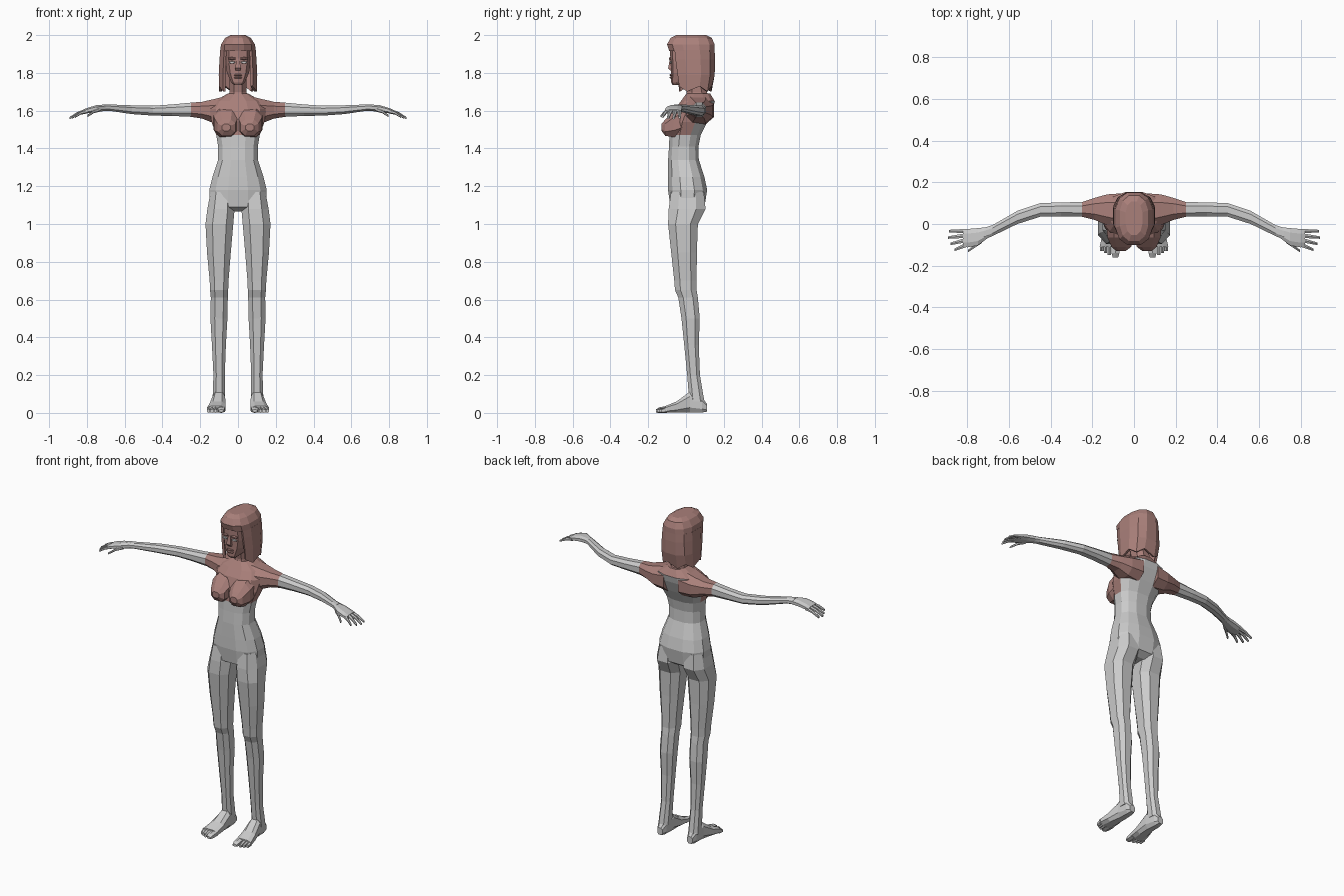
import bpy, bmesh, math

default_cube = bpy.data.objects.get("Cube")
if default_cube:
    bpy.data.objects.remove(default_cube, do_unlink=True)


def make_material(name, colour):
    material = bpy.data.materials.new(name)
    material.use_nodes = True
    material.diffuse_color = colour + (1,)
    shader = material.node_tree.nodes["Principled BSDF"]
    shader.inputs["Base Color"].default_value = colour + (1,)
    return material


grey = make_material("pale_grey", (.6, .6, .6))
brown = make_material("dusty_brown", (.40, .215, .195))


def ring(axis, row, sides, power, side):
    """Rounded cross-section filling the box given by a row (position, a0, a1, b0, b1)."""
    position, a0, a1, b0, b1 = row
    points = []
    for k in range(sides):
        angle = 2 * math.pi * (k + .5) / sides
        c, s = math.cos(angle), math.sin(angle)
        scale = math.cos(math.pi / sides) ** power
        a = (a0 + a1) / 2 + (a1 - a0) / 2 * math.copysign(abs(c) ** power, c) / scale
        b = (b0 + b1) / 2 + (b1 - b0) / 2 * math.copysign(abs(s) ** power, s)
        point = {"x": (position, a, b), "y": (a, position, b), "z": (a, b, position)}[axis]
        points.append((point[0] * side, point[1], point[2]))
    return points


def finish(name, bm, materials, rule=None):
    bmesh.ops.recalc_face_normals(bm, faces=bm.faces[:])
    bm.normal_update()
    if rule:
        for face in bm.faces:
            face.material_index = int(rule(face.calc_center_median(), face.normal))
    mesh = bpy.data.meshes.new(name)
    bm.to_mesh(mesh)
    bm.free()
    for material in materials:
        mesh.materials.append(material)
    part = bpy.data.objects.new(name, mesh)
    bpy.context.collection.objects.link(part)
    return part


def loft(name, axis, rows, sides=8, power=.85, side=1, materials=(grey,), rule=None):
    bm = bmesh.new()
    rings = [[bm.verts.new(p) for p in ring(axis, r, sides, power, side)] for r in rows]
    for low, high in zip(rings, rings[1:]):
        for k in range(sides):
            j = (k + 1) % sides
            bm.faces.new((low[k], low[j], high[j], high[k]))
    bm.faces.new(rings[0])
    bm.faces.new(rings[-1])
    return finish(name, bm, materials, rule)


def centred(rows):
    """Expand (z, half width, front, back) into full rows symmetric about x."""
    return [(z, -w, w, front, back) for z, w, front, back in rows]


def tube(name, start, end, thick, tip, side):
    """Tapered finger with a slight knuckle, running along x."""
    rows = []
    for t in (0, .5, 1):
        x, y, z = (a + (b - a) * t for a, b in zip(start, end))
        r = thick + (tip - thick) * t
        z += .006 * math.sin(math.pi * t)
        rows.append((x, y - r, y + r, z - r, z + r))
    loft(name, "x", rows, sides=6, side=side)


# Torso: brown over the chest and sides, grey below and across the back
def torso_brown(centre, normal):
    if normal.y > .5 and abs(centre.x) < .12:
        return centre.z > 1.65
    return centre.z > 1.46


torso_rows = centred([
    (1.065, .07, -.04, .06), (1.09, .15, -.085, .10), (1.18, .152, -.098, .115),
    (1.25, .135, -.098, .10), (1.34, .105, -.097, .07), (1.41, .105, -.092, .068),
    (1.47, .115, -.09, .08), (1.54, .14, -.085, .115), (1.61, .15, -.06, .145),
    (1.65, .125, -.03, .155), (1.69, .055, .0, .13)])
loft("torso", "z", torso_rows, 12, .8, materials=(grey, brown), rule=torso_brown)
loft("neck", "z", centred([(1.64, .06, -.01, .13), (1.70, .045, .0, .115),
                           (1.78, .045, -.015, .10)]), materials=(brown,))

# Limbs, built once and mirrored
leg_rows = [
    (1.17, .03, .145, -.085, .10), (1.08, .018, .162, -.098, .11),
    (1.0, .025, .172, -.10, .068), (.85, .038, .164, -.083, .062),
    (.70, .05, .15, -.066, .06), (.65, .052, .148, -.062, .06),
    (.61, .054, .144, -.044, .066), (.50, .056, .146, -.027, .076),
    (.36, .064, .138, -.012, .07), (.2, .07, .13, .004, .076), (.06, .07, .135, .015, .1)]
foot_rows = [
    (.11, .085, .12, .005, .05), (.085, .075, .13, 0, .085), (.02, .068, .135, 0, .115),
    (-.05, .066, .152, 0, .062), (-.11, .068, .165, 0, .037)]
arm_rows = [
    (.05, -.03, .148, 1.52, 1.685), (.13, -.005, .142, 1.53, 1.665),
    (.19, .02, .125, 1.555, 1.65), (.25, .035, .105, 1.565, 1.645),
    (.35, .037, .104, 1.57, 1.635), (.45, .035, .10, 1.572, 1.628),
    (.56, .0, .063, 1.58, 1.63), (.68, -.058, -.006, 1.598, 1.634),
    (.72, -.075, -.018, 1.597, 1.634)]
palm_rows = [
    (.70, -.066, -.014, 1.598, 1.634), (.75, -.103, -.02, 1.592, 1.63),
    (.80, -.112, -.024, 1.585, 1.615), (.82, -.108, -.026, 1.583, 1.606)]
breast_rows = [
    (-.13, .04, .085, 1.492, 1.53), (-.11, .014, .108, 1.464, 1.556),
    (-.065, 0, .128, 1.455, 1.605), (-.01, .01, .13, 1.47, 1.63)]
fingers = {  # base and tip
    "index_finger": ((.80, -.098, 1.597), (.862, -.124, 1.568)),
    "middle_finger": ((.81, -.078, 1.598), (.88, -.095, 1.562)),
    "ring_finger": ((.81, -.056, 1.597), (.892, -.065, 1.56)),
    "little_finger": ((.80, -.034, 1.596), (.888, -.034, 1.563)),
    "thumb": ((.73, -.08, 1.606), (.797, -.13, 1.572))}

for label, side in (("left", 1), ("right", -1)):
    loft(label + "_leg", "z", leg_rows, 8, .8, side)
    loft(label + "_foot", "y", foot_rows, 8, .7, side)
    loft(label + "_big_toe", "y", [(-.10, .068, .108, 0, .036), (-.14, .07, .108, 0, .03),
                                   (-.16, .076, .102, .003, .018)], 6, .7, side)
    for k in range(3):
        x, reach = .111 + k * .018, -.15 + k * .01
        loft(label + "_small_toe", "y", [(-.10, x, x + .017, 0, .034),
                                         (reach, x, x + .016, 0, .02)], 6, .7, side)
    loft(label + "_arm", "x", arm_rows, 8, .85, side, (grey, brown),
         lambda centre, normal: abs(centre.x) < .25)
    loft(label + "_palm", "x", palm_rows, 8, .8, side)
    for finger, (base, tip) in fingers.items():
        tube(label + "_" + finger, base, tip, .011, .006, side)
    loft(label + "_breast", "y", breast_rows, 8, .8, side, (brown,))
    # Eyes and brows as thin plates on the face
    loft(label + "_eye", "y", [(-.086, .018, .046, 1.85, 1.861),
                               (-.078, .016, .048, 1.849, 1.862)], 6, side=side)
    loft(label + "_brow", "y", [(-.09, .014, .05, 1.872, 1.88),
                                (-.081, .012, .052, 1.868, 1.884)], 6, side=side,
         materials=(brown,))

# Head and face
loft("head", "z", centred([
    (1.735, .02, -.07, -.03), (1.75, .036, -.079, .03), (1.80, .058, -.08, .08),
    (1.85, .067, -.082, .10), (1.93, .067, -.085, .10)]), 10, .7, materials=(brown,))
loft("nose", "z", centred([(1.812, .012, -.086, -.07), (1.825, .015, -.098, -.07),
                           (1.875, .007, -.088, -.07)]), 4, materials=(brown,))
for lip, z in (("upper_lip", 1.788), ("lower_lip", 1.775)):
    loft(lip, "z", centred([(z - .005, .018, -.084, -.06), (z, .022, -.088, -.06),
                            (z + .005, .016, -.084, -.06)]), 6, materials=(brown,))

# Hair: a closed cap above an open curtain with a ragged hem
loft("hair_cap", "z", centred([
    (1.915, .094, -.092, .155), (1.95, .09, -.104, .155), (1.985, .068, -.085, .14),
    (2.0, .04, -.055, .11)]), 12, .8, materials=(brown,))
curtain_rows = centred([(1.92, .094, -.09, .155), (1.87, .098, -.085, .157),
                        (1.79, .102, -.072, .155), (1.715, .10, -.06, .138)])
bm = bmesh.new()
strips = []
for row in curtain_rows:
    points = ring("z", row, 12, .8, 1)
    points = points[10:] + points[:8]
    strips.append([bm.verts.new(p) for p in points])
for k, vert in enumerate(strips[-1]):
    vert.co.z += .014 * (-1) ** k
for low, high in zip(strips, strips[1:]):
    for k in range(len(low) - 1):
        bm.faces.new((low[k], low[k + 1], high[k + 1], high[k]))
curtain = finish("hair_curtain", bm, (brown,))
shell = curtain.modifiers.new("thickness", "SOLIDIFY")
shell.thickness = .014
shell.offset = -1
